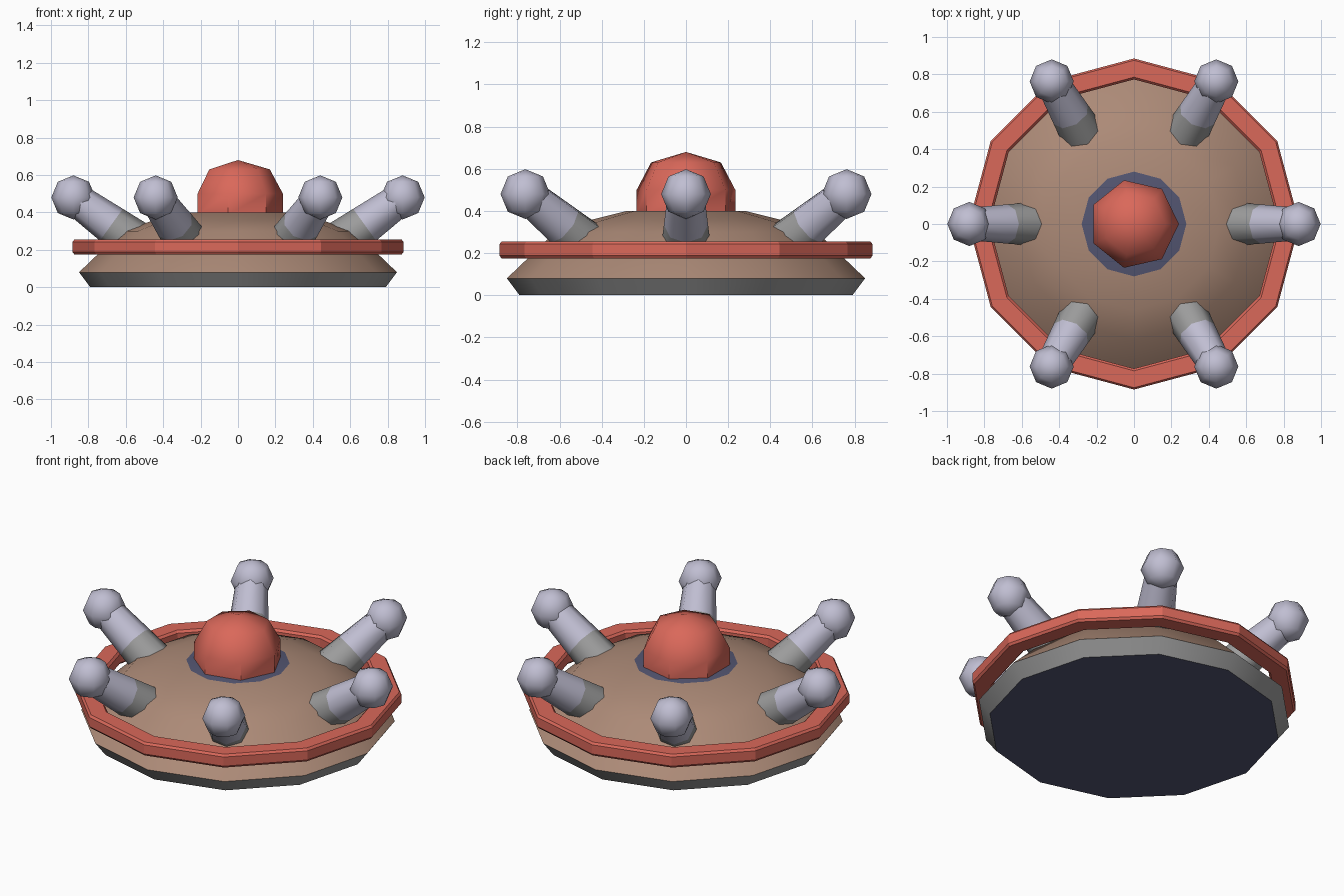
import bpy, bmesh, math
from mathutils import Vector

if "Cube" in bpy.data.objects:
    bpy.data.objects.remove(bpy.data.objects["Cube"])


def lin(c):
    c /= 255
    return c / 12.92 if c <= 0.04045 else ((c + 0.055) / 1.055) ** 2.4


def material(name, r, g, b):
    m = bpy.data.materials.new(name)
    m.diffuse_color = (lin(r), lin(g), lin(b), 1)
    m.use_nodes = True
    m.node_tree.nodes["Principled BSDF"].inputs["Base Color"].default_value = m.diffuse_color
    return m


RED = material("coral_red", 218, 104, 90)
BROWN = material("warm_brown", 172, 138, 119)
GREY = material("mid_grey", 156, 156, 156)
NAVY = material("slate_navy", 84, 86, 114)
LAV = material("pale_lavender", 192, 190, 210)


def finish(name, bm, mats, angle):
    bmesh.ops.recalc_face_normals(bm, faces=bm.faces)
    me = bpy.data.meshes.new(name)
    bm.to_mesh(me)
    bm.free()
    for m in mats:
        me.materials.append(m)
    ob = bpy.data.objects.new(name, me)
    bpy.context.collection.objects.link(ob)
    bpy.ops.object.select_all(action='DESELECT')
    ob.select_set(True)
    bpy.context.view_layer.objects.active = ob
    bpy.ops.object.shade_smooth_by_angle(angle=math.radians(angle))
    return ob


def lathe(name, profile, sides, mats, band_mats, closed=False, caps=None, angle=35):
    """Spin (radius, z) points about z; one material index per band."""
    bm = bmesh.new()
    rings = []
    for r, z in profile:
        if r == 0:
            rings.append([bm.verts.new((0, 0, z))] * sides)
        else:
            rings.append([bm.verts.new((r * math.cos(a), r * math.sin(a), z))
                          for a in (2 * math.pi * i / sides for i in range(sides))])
    for k in range(len(rings) if closed else len(rings) - 1):
        lo, hi = rings[k], rings[(k + 1) % len(rings)]
        for i in range(sides):
            j = (i + 1) % sides
            quad = list(dict.fromkeys((lo[i], lo[j], hi[j], hi[i])))
            bm.faces.new(quad).material_index = band_mats[k]
    if caps is not None:
        for ring in (rings[0], rings[-1]):
            if ring[0] is not ring[1]:
                bm.faces.new(ring).material_index = caps
    return finish(name, bm, mats, angle)


# Saucer body: grey skirt, brown shell, navy underside and top plate
lathe("saucer_body", [(0.79, 0), (0.85, 0.08), (0.62, 0.30), (0.46, 0.355), (0.28, 0.40)],
      12, [GREY, BROWN, NAVY], [0, 1, 1, 1], caps=2)

# Floating rim ring with small bevels
lathe("rim_ring", [(0.875, 0.175), (0.885, 0.188), (0.885, 0.242), (0.875, 0.255),
                   (0.785, 0.255), (0.773, 0.242), (0.773, 0.188), (0.785, 0.175)],
      12, [RED], [0] * 8, closed=True, angle=20)

# Seven-sided cockpit dome
lathe("cockpit_dome", [(0.24, 0.39), (0.24, 0.50), (0.17, 0.63), (0, 0.68)],
      7, [RED], [0] * 3, caps=0, angle=48)

# Six splayed posts, each with a ball on its end
TILT = math.atan2(0.72, 1)
for n in range(6):
    a = n * math.pi / 3
    out = Vector((math.cos(a), math.sin(a), 0))
    centre = out * 0.88 + Vector((0, 0, 0.48))
    axis = out * math.cos(TILT) + Vector((0, 0, math.sin(TILT)))
    side = Vector((-math.sin(a), math.cos(a), 0))
    up = axis.cross(side)

    bm = bmesh.new()
    rings = []
    for dist, r in ((0.46, 0.12), (0.25, 0.105), (0.02, 0.088)):
        rings.append([bm.verts.new(centre - axis * dist
                                   + side * r * math.cos(t) + up * r * math.sin(t))
                      for t in (math.pi * i / 4 for i in range(8))])
    for k in range(2):
        for i in range(8):
            j = (i + 1) % 8
            f = bm.faces.new((rings[k][i], rings[k][j], rings[k + 1][j], rings[k + 1][i]))
            f.material_index = k
    bm.faces.new(rings[0])
    bm.faces.new(rings[2]).material_index = 1
    finish(f"post_{n + 1}", bm, [GREY, LAV], 50)

    bm = bmesh.new()
    bmesh.ops.create_uvsphere(bm, u_segments=8, v_segments=4, radius=0.118)
    bmesh.ops.translate(bm, verts=bm.verts, vec=centre)
    finish(f"post_ball_{n + 1}", bm, [LAV], 60)
